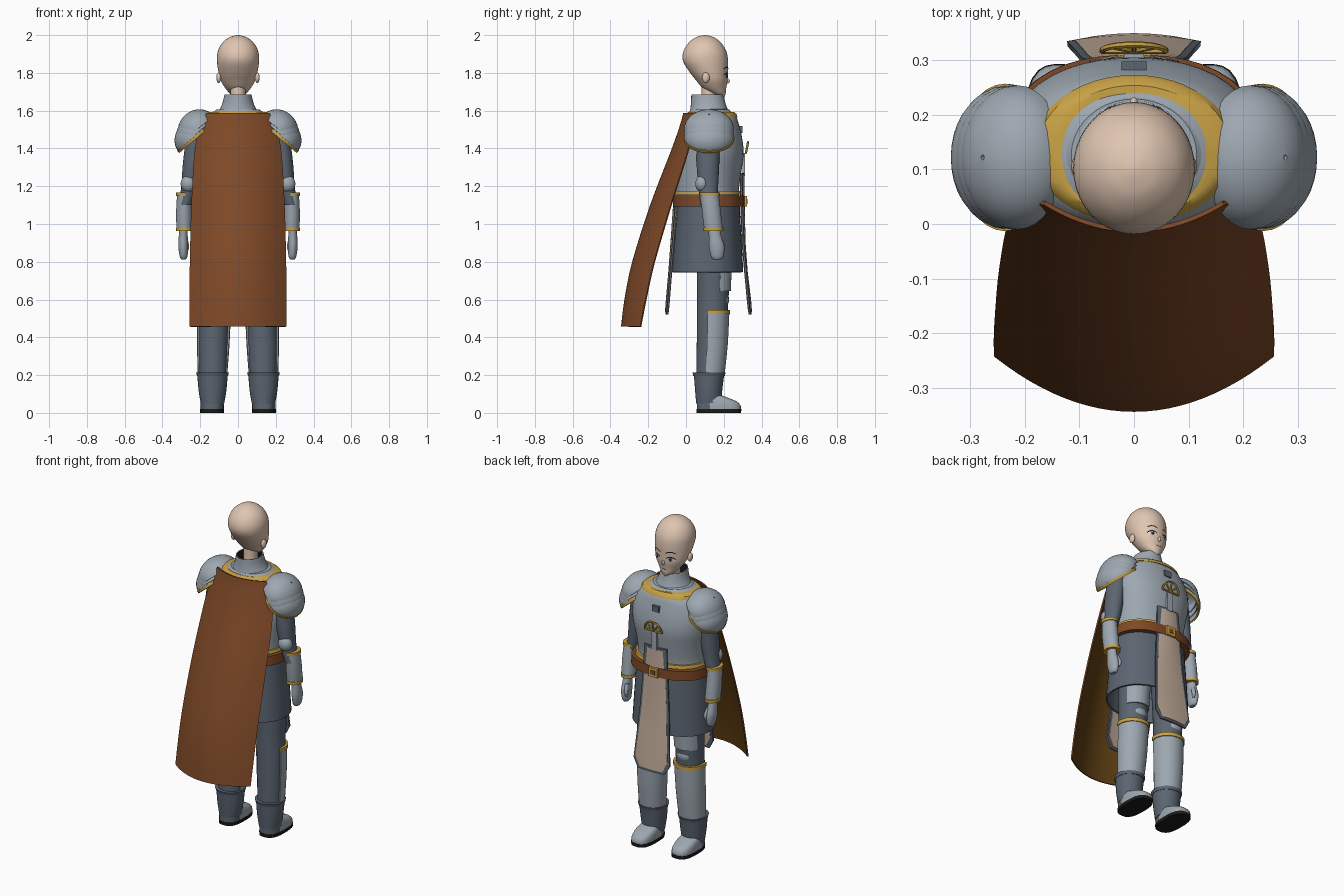
import bpy, bmesh, math
from mathutils import Matrix, Vector
from mathutils.bvhtree import BVHTree

if "Cube" in bpy.data.objects:
    bpy.data.objects.remove(bpy.data.objects["Cube"])

COLORS = {
    "steel": (0.34, 0.39, 0.44), "dark_steel": (0.105, 0.13, 0.165),
    "gold": (0.58, 0.36, 0.06), "brown": (0.21, 0.066, 0.02),
    "lining": (0.11, 0.048, 0.006), "skin": (0.74, 0.56, 0.44),
    "cloth": (0.55, 0.42, 0.33), "black": (0.012, 0.01, 0.01),
    "white": (0.75, 0.75, 0.75),
}
MATS = {}
for key, col in COLORS.items():
    MATS[key] = bpy.data.materials.new(key)
    MATS[key].diffuse_color = (*col, 1)


def spline(rows, sub):
    """Smoothly interpolate a list of equal-length tuples."""
    out = []
    for i in range(len(rows) - 1):
        p0, p1, p2, p3 = rows[max(i - 1, 0)], rows[i], rows[i + 1], rows[min(i + 2, len(rows) - 1)]
        for k in range(sub):
            t = k / sub
            out.append([0.5 * (2 * b + (c - a) * t + (2 * a - 5 * b + 4 * c - d) * t * t
                               + (3 * b - a - 3 * c + d) * t ** 3)
                        for a, b, c, d in zip(p0, p1, p2, p3)])
    return out + [list(rows[-1])]


def make(name, bm, mats, mirror=False, thick=0, inner=0, offset=-1):
    me = bpy.data.meshes.new(name)
    bm.to_mesh(me)
    bm.free()
    ob = bpy.data.objects.new(name, me)
    bpy.context.collection.objects.link(ob)
    for m in mats.split():
        me.materials.append(MATS[m])
    if thick:
        mod = ob.modifiers.new("thickness", 'SOLIDIFY')
        mod.thickness, mod.offset, mod.material_offset = thick, offset, inner
    if mirror:
        ob.modifiers.new("mirror", 'MIRROR')
    return ob


def loft(name, rings, mats, sub=1, n=32, arc=None, power=2, xf=None, rule=None, cap=True, **kw):
    """Skin rings (z, cx, cy, rx, ry), listed upwards; arc gives an open shell in degrees."""
    bm = bmesh.new()
    a0, a1 = arc or (0, 360)
    cols = n + 1 if arc else n
    grid = []
    for z, cx, cy, rx, ry in spline(rings, sub):
        row = []
        for j in range(cols):
            a = math.radians(a0 + (a1 - a0) * j / n)
            c, s = math.cos(a), math.sin(a)
            k = (abs(c) ** power + abs(s) ** power) ** (-1 / power)
            row.append(bm.verts.new((cx + rx * c * k, cy + ry * s * k, z)))
        grid.append(row)
    for r, q in zip(grid, grid[1:]):
        for j in range(n):
            m = (j + 1) % cols
            bm.faces.new((r[j], r[m], q[m], q[j]))
    if cap and not arc and not kw.get("thick"):
        bm.faces.new(grid[0][::-1])
        bm.faces.new(grid[-1])
    if rule:
        for f in bm.faces:
            f.material_index = rule(f.calc_center_median())
    if xf:
        bm.transform(xf)
    return make(name, bm, mats, **kw)


def sheet(name, rows, mats, cols=16, flip=False, **kw):
    """Hanging cloth from rows (z, half width, middle y, edge y), listed downwards."""
    bm = bmesh.new()
    grid = []
    for z, w, ym, ye in rows:
        us = [2 * j / cols - 1 for j in range(cols + 1)]
        grid.append([bm.verts.new((u * w, ym + (ye - ym) * u * u, z)) for u in us])
    for r, q in zip(grid, grid[1:]):
        for j in range(cols):
            f = (q[j], q[j + 1], r[j + 1], r[j])
            bm.faces.new(f[::-1] if flip else f)
    return make(name, bm, mats, **kw)


def ball(name, center, radii, mat, mirror=True):
    bm = bmesh.new()
    bmesh.ops.create_uvsphere(bm, u_segments=20, v_segments=12, radius=1,
                              matrix=Matrix.Translation(center) @ Matrix.Diagonal((*radii, 1)))
    return make(name, bm, mat, mirror)


def box(name, center, size, mat):
    bm = bmesh.new()
    bmesh.ops.create_cube(bm, size=1, matrix=Matrix.Translation(center) @ Matrix.Diagonal((*size, 1)))
    return make(name, bm, mat)


def bar(name, pts, mat, r=0.006):
    cu = bpy.data.curves.new(name, 'CURVE')
    cu.dimensions, cu.bevel_depth, cu.bevel_resolution, cu.use_fill_caps = '3D', r, 1, True
    sp = cu.splines.new('POLY')
    sp.points.add(len(pts) - 1)
    for p, co in zip(sp.points, pts):
        p.co = (*co, 1)
    ob = bpy.data.objects.new(name, cu)
    cu.materials.append(MATS[mat])
    bpy.context.collection.objects.link(ob)


# Head, neck and ears
head = loft("head", [
    (1.668, 0, .19, .012, .012), (1.69, 0, .172, .042, .038), (1.72, 0, .15, .068, .063),
    (1.76, 0, .137, .092, .083), (1.80, 0, .122, .103, .1), (1.86, 0, .104, .111, .119),
    (1.91, 0, .1, .108, .115), (1.955, 0, .1, .087, .09), (1.985, 0, .1, .052, .055),
    (1.997, 0, .1, .02, .022), (2.0, 0, .1, .003, .003)], "skin", sub=4, n=40)
loft("neck", [(1.55, 0, .12, .05, .05), (1.65, 0, .122, .04, .042), (1.76, 0, .128, .042, .045)], "skin", sub=3)
ball("ears", (.102, .105, 1.775), (.013, .02, .028), "skin")
ball("nose", (0, .219, 1.757), (.008, .013, .014), "skin", False)

# Face details projected onto the head
skull = BVHTree.FromPolygons([v.co for v in head.data.vertices], [p.vertices for p in head.data.polygons])


def on_face(x, z, lift):
    hit = skull.ray_cast(Vector((x, 1, z)), Vector((0, -1, 0)))[0]
    return (x, (hit.y if hit else 0.2) + lift, z)


def disc(name, x, z, rx, rz, mat, lift, mirror=True):
    bm = bmesh.new()
    mid = bm.verts.new(on_face(x, z, lift))
    rim = [bm.verts.new(on_face(x + rx * math.cos(k * math.pi / 8), z + rz * math.sin(k * math.pi / 8), lift))
           for k in range(16)]
    for k in range(16):
        bm.faces.new((mid, rim[k - 1], rim[k]))
    make(name, bm, mat, mirror)


def stroke(name, pts, width, mat, mirror=True):
    bm = bmesh.new()
    top, low = ([bm.verts.new(on_face(x, z + d, .003)) for x, z in pts] for d in (width / 2, -width / 2))
    for k in range(len(pts) - 1):
        bm.faces.new((top[k], low[k], low[k + 1], top[k + 1]))
    make(name, bm, mat, mirror)


disc("eye_whites", .044, 1.783, .021, .012, "white", .0015)
disc("irises", .043, 1.783, .011, .012, "dark_steel", .0025)
disc("pupils", .043, 1.783, .005, .007, "black", .0035)
stroke("eyelashes", [(.02, 1.788), (.03, 1.796), (.045, 1.799), (.06, 1.795), (.07, 1.786)], .007, "black")
stroke("eyebrows", [(.018, 1.822), (.035, 1.829), (.052, 1.83), (.07, 1.822)], .006, "black")
stroke("mouth", [(-.016, 1.718), (0, 1.716), (.016, 1.718)], .004, "black", False)

# Breastplate, collar and trims
loft("breastplate", [
    (1.10, 0, .115, .218, .168), (1.18, 0, .112, .212, .168), (1.27, 0, .118, .22, .174),
    (1.37, 0, .13, .235, .175), (1.45, 0, .133, .235, .165), (1.52, 0, .132, .215, .15),
    (1.565, 0, .132, .18, .135), (1.595, 0, .128, .13, .11), (1.61, 0, .125, .09, .09)],
    "steel", sub=4, n=48, power=2.2)
loft("neckline_trim", [(1.565, 0, .135, .186, .138), (1.583, 0, .135, .177, .132), (1.594, 0, .134, .155, .12)],
     "gold", n=48)
loft("gorget_base", [(1.58, 0, .128, .145, .115), (1.605, 0, .126, .115, .103)], "steel", n=40)
loft("collar", [(1.59, 0, .124, .108, .104), (1.635, 0, .118, .084, .092), (1.685, 0, .113, .072, .085)],
     "steel black", sub=3, thick=.006, inner=1)
loft("waist_trim", [(1.155, 0, .115, .226, .182), (1.175, 0, .115, .222, .178)], "gold", n=48, power=2.2)
loft("belt", [(1.092, 0, .12, .242, .19), (1.15, 0, .12, .24, .19)], "brown", n=48, power=2.4)
box("belt_buckle", (0, .314, 1.12), (.06, .02, .056), "gold")
box("belt_buckle_center", (0, .3225, 1.12), (.03, .008, .026), "brown")
box("chest_plate", (0, .288, 1.5), (.046, .02, .036), "dark_steel")

# Chest emblem: a spoked half wheel on a strap
def tilt(x, z):
    return (x, .317 + (z - 1.375) * .2, z)


rim = [tilt(.058 * math.cos(k * math.pi / 12), 1.375 + .058 * math.sin(k * math.pi / 12)) for k in range(13)]
bar("emblem_rim", rim, "gold")
bar("emblem_base", [rim[0], rim[-1]], "gold")
for k in (3, 6, 9):
    bar("emblem_spoke", [tilt(0, 1.375), rim[k]], "gold", .005)
box("emblem_strap", (0, .305, 1.315), (.036, .014, .12), "steel")

# Skirt and the two tabard panels
loft("skirt", [(.745, 0, .113, .244, .19), (.92, 0, .116, .232, .178), (1.10, 0, .118, .218, .166)],
     "dark_steel", sub=3, n=48, power=2.2, thick=.01)
FRONT = [(1.27, .075, .302, .292), (1.12, .082, .303, .294), (.9, .097, .308, .302),
         (.75, .108, .319, .315), (.575, .122, .338, .33), (.52, .09, .342, .336)]
BACK = [(1.1, .082, -.062, -.052), (.9, .097, -.075, -.068), (.75, .108, -.086, -.08),
        (.575, .122, -.1, -.093), (.52, .09, -.104, -.098)]
for side, rows in (("front", FRONT), ("back", BACK)):
    sheet(side + "_tabard_border", rows, "dark_steel", flip=side == "front", thick=.01, offset=0)
    panel = [(z + (.014 if z < .6 else 0), w - .014, ym, ye) for z, w, ym, ye in rows]
    panel[0] = (panel[0][0] - .012, *panel[0][1:])
    sheet(side + "_tabard_panel", panel, "cloth", flip=side == "front", thick=.015, offset=0)

# Cape with lining
sheet("cape", spline([
    (1.588, .165, -.015, .035), (1.53, .195, -.03, .035), (1.4, .228, -.075, .012), (1.1, .247, -.19, -.082),
    (.8, .255, -.285, -.17), (.6, .257, -.326, -.215), (.457, .256, -.344, -.243)], 4),
    "brown lining", cols=24, thick=.008, inner=1)

# Pauldrons: three overlapping tilted domes with a gold rim
dome = [(.1 * math.sin(math.radians(a)), 0, 0, .11 * math.cos(math.radians(a)), .132 * math.cos(math.radians(a)))
        for a in (0, 10, 20, 32, 44, 56, 68, 79, 88)]
lean = Matrix.Rotation(math.radians(40), 4, 'Y')
for name, x, z in (("upper", .213, 1.503), ("middle", .222, 1.477), ("lower", .23, 1.452)):
    loft(name + "_pauldrons", dome, "steel", xf=Matrix.Translation((x, .122, z)) @ lean, mirror=True, thick=.006)
loft("pauldron_trims", [(-.006, 0, 0, .112, .134), (.01, 0, 0, .113, .135)], "gold",
     xf=Matrix.Translation((.23, .122, 1.452)) @ lean, mirror=True, thick=.008)

# Arms, vambraces and hands
loft("upper_arms", [(1.1, .28, .12, .035, .045), (1.2, .258, .118, .042, .052), (1.32, .242, .116, .05, .06),
                    (1.48, .222, .12, .05, .058)], "dark_steel", sub=3, mirror=True)
ball("elbow_guards", (.262, .085, 1.213), (.042, .036, .045), "steel")
loft("vambraces", [(.968, .284, .146, .041, .049), (1.06, .286, .135, .042, .05), (1.16, .285, .125, .037, .048)],
     "steel", sub=2, mirror=True)
loft("vambrace_top_trims", [(1.148, .285, .126, .042, .054), (1.166, .285, .125, .042, .054)], "gold", mirror=True)
loft("vambrace_cuff_trims", [(.962, .284, .146, .044, .053), (.98, .284, .146, .044, .053)], "gold", mirror=True)
loft("hands", [(.812, .288, .165, .012, .02), (.83, .288, .165, .021, .034), (.88, .29, .162, .026, .041),
               (.93, .29, .155, .024, .034), (.98, .288, .148, .022, .03)], "steel", sub=3, n=20, mirror=True)
loft("thumbs", [(.852, .272, .193, .006, .007), (.88, .27, .196, .011, .012), (.925, .278, .178, .011, .012)],
     "steel", sub=3, n=12, mirror=True)

# Legs with plates over the front
loft("legs", [(.1, .135, .12, .07, .068), (.3, .132, .128, .075, .072), (.5, .128, .138, .08, .08),
              (.62, .126, .142, .08, .084), (.8, .122, .148, .088, .092), (1.0, .11, .14, .088, .09)],
     "dark_steel", sub=3, mirror=True)
loft("thigh_plates", [(.645, .126, .15, .082, .087), (.9, .12, .154, .09, .094)], "steel",
     arc=(20, 160), n=20, mirror=True, thick=.01)
ball("knee_guards", (.127, .178, .6), (.058, .05, .052), "steel")
loft("greaves", [(.2, .135, .128, .078, .076), (.36, .131, .137, .086, .084), (.54, .127, .142, .09, .088)],
     "steel", sub=3, arc=(-18, 198), n=28, mirror=True, thick=.01)
loft("greave_trims", [(.523, .127, .142, .095, .092), (.545, .127, .142, .095, .092)], "gold",
     arc=(-20, 200), n=28, mirror=True, thick=.014)

# Boots
loft("boots", [(.05, .135, .12, .062, .066), (.12, .135, .12, .074, .072), (.2, .135, .122, .08, .08)],
     "dark_steel", sub=2, mirror=True)
loft("boot_cuffs", [(.196, .135, .122, .082, .083), (.214, .135, .122, .087, .088)], "dark_steel", mirror=True)
loft("feet", [(.018, .137, .174, .062, .117), (.04, .137, .173, .062, .116), (.062, .137, .162, .06, .104),
              (.08, .137, .14, .056, .083), (.092, .137, .125, .05, .066)], "steel dark_steel", sub=2, power=2.8,
     rule=lambda c: 1 if c.y < .135 else 0, mirror=True)
loft("soles", [(0, .137, .174, .063, .118), (.02, .137, .174, .064, .119)], "black", power=2.8, mirror=True)

# Apply modifiers and shade smoothly with sharp edges kept
bpy.ops.object.select_all(action='SELECT')
bpy.context.view_layer.objects.active = head
bpy.ops.object.convert(target='MESH')
bpy.ops.object.shade_smooth_by_angle(angle=math.radians(35))

for m in bpy.data.materials:
    if m.users and not m.is_grease_pencil:
        m.use_nodes = True
        m.node_tree.nodes["Principled BSDF"].inputs["Base Color"].default_value = m.diffuse_color
